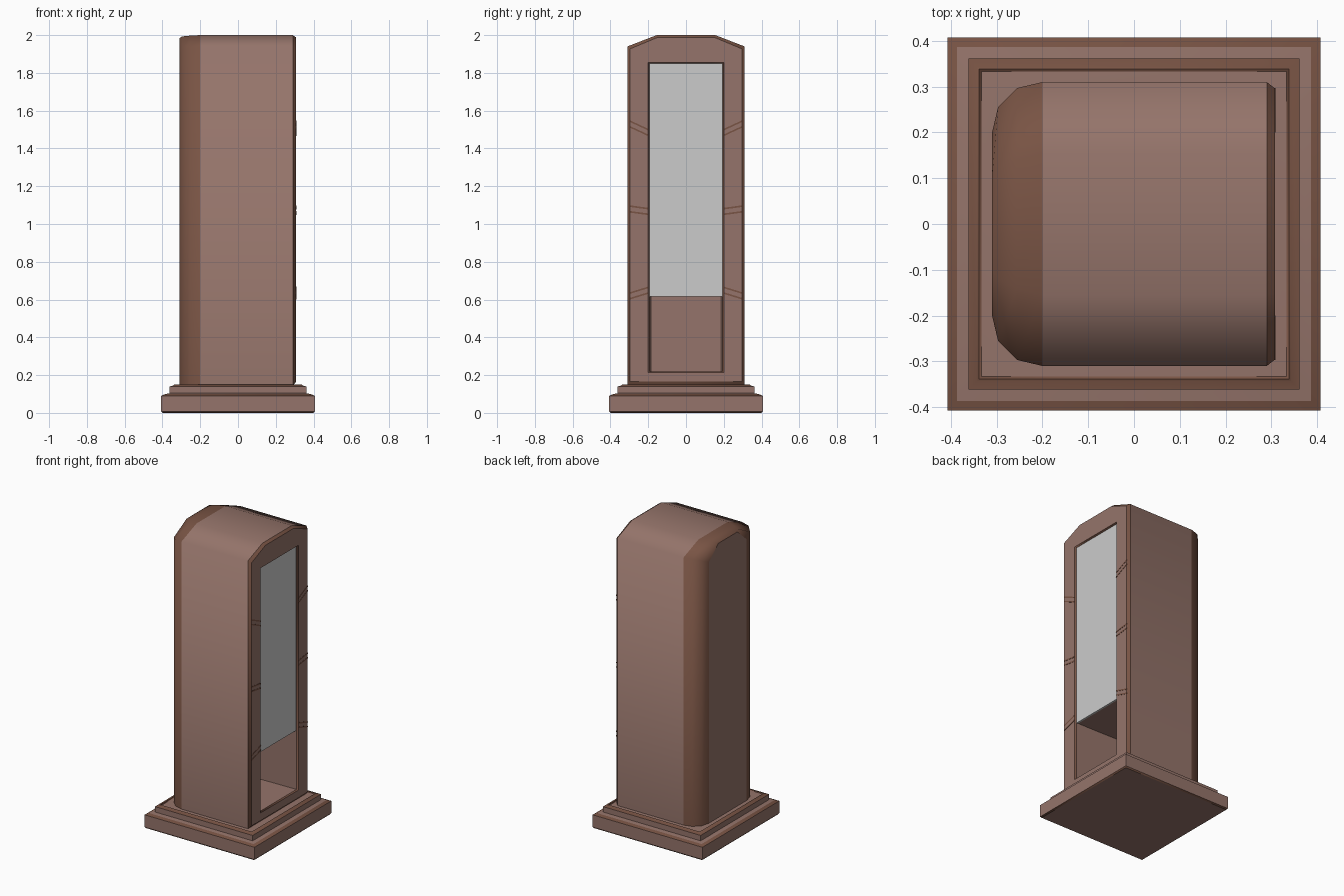
import bpy, bmesh, math
from mathutils import Vector

if "Cube" in bpy.data.objects:
    bpy.data.objects.remove(bpy.data.objects["Cube"])


def material(name, rgb):
    m = bpy.data.materials.new(name)
    m.diffuse_color = (*rgb, 1)
    m.use_nodes = True
    m.node_tree.nodes["Principled BSDF"].inputs["Base Color"].default_value = m.diffuse_color
    return m


WOOD = material("wood", (0.30, 0.175, 0.145))
TRIM = material("dark_trim", (0.19, 0.088, 0.058))


def finish(name, bm, mats):
    """Set normals, mark hard edges and link the object."""
    bmesh.ops.recalc_face_normals(bm, faces=bm.faces)
    for f in bm.faces:
        f.smooth = True
    for e in bm.edges:
        if len(e.link_faces) == 2:
            a, b = e.link_faces
            if a.material_index != b.material_index or e.calc_face_angle(0) > math.radians(75):
                e.smooth = False
    me = bpy.data.meshes.new(name)
    bm.to_mesh(me)
    bm.free()
    for m in mats:
        me.materials.append(m)
    ob = bpy.data.objects.new(name, me)
    bpy.context.collection.objects.link(ob)
    return ob


def loft(name, rings, trim_bands, mats=(WOOD, TRIM)):
    """Skin a list of closed rings and cap both ends."""
    bm = bmesh.new()
    loops = [[bm.verts.new(p) for p in r] for r in rings]
    for k, (a, b) in enumerate(zip(loops, loops[1:])):
        n = len(a)
        for i in range(n):
            f = bm.faces.new((a[i], a[(i + 1) % n], b[(i + 1) % n], b[i]))
            f.material_index = int(k in trim_bands)
    bm.faces.new(loops[0])
    bm.faces.new(loops[-1])
    return finish(name, bm, mats)


def prism(name, outline, x0, x1, mats):
    """Extrude a y-z outline along x."""
    return loft(name, [[(x, y, z) for y, z in outline] for x in (x0, x1)], (), mats)


def square(h, z):
    return [(-h, -h, z), (h, -h, z), (h, h, z), (-h, h, z)]


def arch(x, w, side_z, top_z, flat, bottom=0.145):
    """Cross-section of the cabinet: straight sides with a canted roof."""
    return [(x, -w, bottom), (x, -w, side_z), (x, -flat, top_z),
            (x, flat, top_z), (x, w, side_z), (x, w, bottom)]


# Stepped plinth
loft("plinth", [square(h, z) for h, z in (
    (0.40, 0), (0.407, 0.008), (0.407, 0.09), (0.387, 0.099), (0.362, 0.104),
    (0.362, 0.14), (0.343, 0.145), (0.338, 0.15), (0.333, 0.145), (0.30, 0.147))],
    (0, 2, 5, 6, 7))

# Cabinet: rounded back, straight shell, front frame and hollow inside
loft("cabinet", [
    arch(-0.31, 0.20, 1.895, 1.983, 0.10),
    arch(-0.297, 0.255, 1.92, 1.993, 0.12),
    arch(-0.255, 0.297, 1.935, 1.997, 0.14),
    arch(-0.20, 0.31, 1.94, 2.0, 0.155),
    arch(0.29, 0.31, 1.94, 2.0, 0.155),
    arch(0.308, 0.296, 1.927, 1.988, 0.15, 0.165),
    arch(0.308, 0.20, 1.855, 1.855, 0.10, 0.215),
    arch(0.298, 0.192, 1.85, 1.85, 0.10, 0.22),
    arch(-0.20, 0.183, 1.85, 1.85, 0.10, 0.22)],
    (0, 1, 2, 4, 6))

# Tall pane in the upper opening
prism("pane", [(-0.192, 0.615), (0.192, 0.615), (0.192, 1.85), (-0.192, 1.85)],
      0.286, 0.297, ())

# Ceiling of the lower compartment
prism("compartment_ceiling", [(-0.19, 0.615), (0.19, 0.615), (0.19, 0.63), (-0.19, 0.63)],
      -0.20, 0.286, (WOOD,))

# Paired slanted bands on both frame uprights
n = 0
for outer, inner in ((0.63, 0.66), (1.09, 1.077), (1.54, 1.495)):
    for dz in (0, -0.03):
        for s in (-1, 1):
            o, i = outer + dz, inner + dz
            n += 1
            prism(f"frame_band_{n}", [(s * 0.297, o), (s * 0.20, i),
                                      (s * 0.20, i + 0.009), (s * 0.297, o + 0.009)],
                  0.30, 0.3095, (TRIM,))
